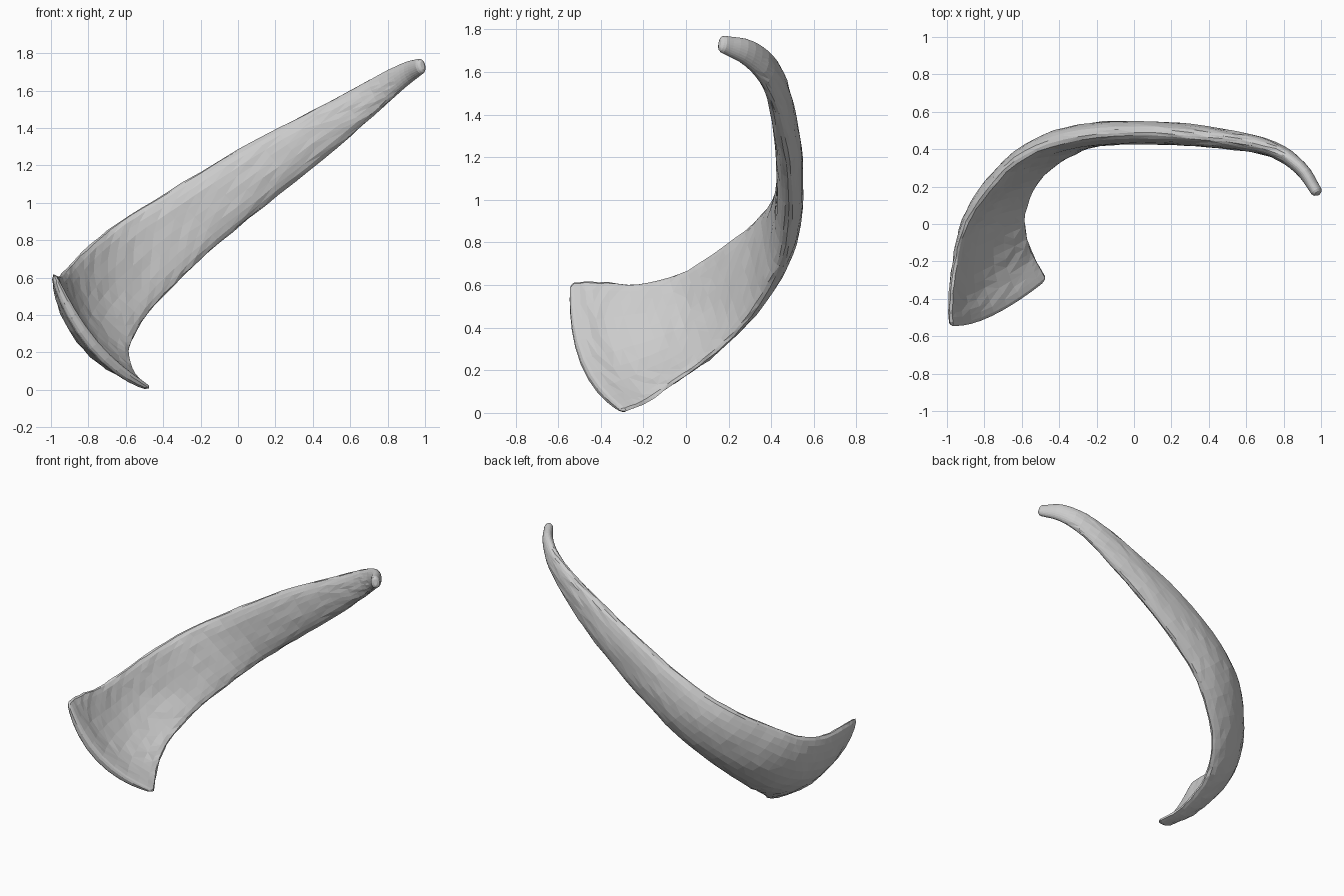
import bpy, bmesh, math, random
from mathutils import Vector as V

if "Cube" in bpy.data.objects:
    bpy.data.objects.remove(bpy.data.objects["Cube"])
random.seed(4)

# Stations from broad base to narrow tip:
# upper edge, lower edge, outward bow, half thickness, forward bow
stations = [
    ((-.985, -.525, .612), (-.475, -.28, .008), .085, .032, .07),
    ((-.985, -.41, .615), (-.535, -.175, .055), .09, .037, .05),
    ((-.96, -.22, .605), (-.58, -.04, .15), .083, .042, .03),
    ((-.915, -.03, .65), (-.575, .10, .25), .072, .048, .01),
    ((-.825, .13, .745), (-.48, .27, .41), .06, .055, 0),
    ((-.64, .335, .895), (-.30, .40, .60), .039, .060, 0),
    ((-.38, .45, 1.055), (-.10, .467, .785), .02, .062, 0),
    ((0, .49, 1.285), (.22, .482, 1.045), .003, .061, 0),
    ((.40, .463, 1.495), (.53, .448, 1.295), .002, .053, 0),
    ((.70, .415, 1.655), (.77, .385, 1.507), .002, .042, 0),
    ((.88, .312, 1.745), (.90, .285, 1.625), 0, .037, 0),
    ((.965, .18, 1.77), (.985, .17, 1.69), 0, .030, 0),
]
flat = [V(a + b + (w, t, f)) for a, b, w, t, f in stations]
STEPS, SIDES = 4, 24


def sample(u):
    """Smooth interpolation between stations."""
    i = min(int(u), len(flat) - 2)
    t = u - i
    p1, p2 = flat[i], flat[i + 1]
    p0 = flat[i - 1] if i else p1 * 2 - p2
    p3 = flat[i + 2] if i + 2 < len(flat) else p2 * 2 - p1
    return (p1 * 2 + (p2 - p0) * t + (p0 * 2 - p1 * 5 + p2 * 4 - p3) * t * t
            + (p1 * 3 - p0 - p2 * 3 + p3) * t ** 3) / 2


def section(u, shrink=1.0, push=0.0):
    """Curved lens-shaped cross-section, blunt at the base and rounder above."""
    d = sample(u)
    a, b = V(d[0:3]), V(d[3:6])
    lo, hi = sample(max(u - .1, 0)), sample(min(u + .1, len(flat) - 1))
    along = (V(hi[0:3]) + V(hi[3:6]) - V(lo[0:3]) - V(lo[3:6])).normalized()
    across = (a - b).normalized()
    out = across.cross(along).normalized()
    mid, half = (a + b) / 2, (a - b).length / 2
    power = .6 + .35 * min(u / 4, 1)
    inner = 1 + .15 * max(0, 1 - abs(u - 5) / 3)
    ring = []
    for k in range(SIDES):
        ang = math.tau * k / SIDES
        s = math.cos(ang) * (1 - (1 - shrink) * d[7] / half)
        bow = 1 - s * s
        thick = d[7] * shrink * math.copysign(abs(math.sin(ang)) ** power, math.sin(ang))
        if thick < 0:
            thick *= inner
        ring.append(mid + across * (half * s) + out * (d[6] * bow + thick)
                    + along * (push - d[8] * bow))
    return ring


# Curved rib with rounded ends
last = len(flat) - 1
rings = [section(0, .4, -.02), section(0, .8, -.012)]
rings += [section(i / STEPS) for i in range(last * STEPS + 1)]
rings += [section(last, .8, .012), section(last, .35, .02)]

bm = bmesh.new()
loops = []
for n, ring in enumerate(rings):
    wobble = .003 if 3 < n < len(rings) - 8 else 0
    loops.append([bm.verts.new(p + V([random.uniform(-wobble, wobble) for _ in range(3)]))
                  for p in ring])
for r, s in zip(loops, loops[1:]):
    for k in range(SIDES):
        j = (k + 1) % SIDES
        bm.faces.new((r[k], r[j], s[j], s[k]))
for end in (loops[0], loops[-1]):
    for k in range(SIDES // 2):
        pts = [end[k], end[k + 1], end[(SIDES - k - 1) % SIDES], end[(SIDES - k) % SIDES]]
        bm.faces.new(list(dict.fromkeys(pts)))
bmesh.ops.triangulate(bm, faces=bm.faces[:])
bmesh.ops.recalc_face_normals(bm, faces=bm.faces[:])
mesh = bpy.data.meshes.new("curved_rib")
bm.to_mesh(mesh)
bm.free()

grey = bpy.data.materials.new("light grey")
grey.diffuse_color = (.6, .6, .6, 1)
grey.use_nodes = True
grey.node_tree.nodes["Principled BSDF"].inputs["Base Color"].default_value = grey.diffuse_color
mesh.materials.append(grey)
rib = bpy.data.objects.new("curved_rib", mesh)
bpy.context.collection.objects.link(rib)
